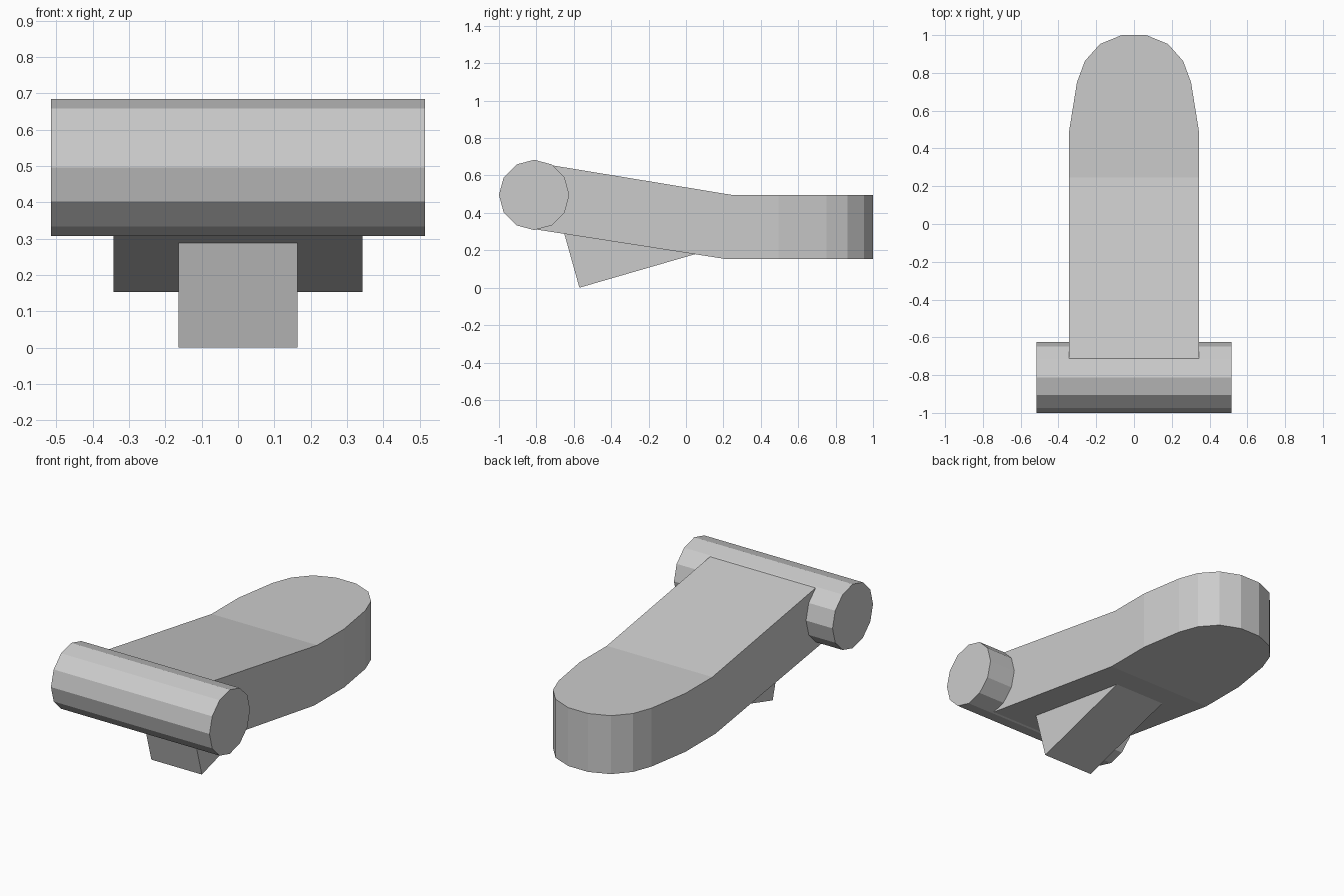
import bpy, bmesh
from math import pi
from mathutils import Matrix

if "Cube" in bpy.data.objects:
    bpy.data.objects.remove(bpy.data.objects["Cube"])


def make_object(name, bm):
    bmesh.ops.recalc_face_normals(bm, faces=bm.faces[:])
    mesh = bpy.data.meshes.new(name)
    bm.to_mesh(mesh)
    bm.free()
    obj = bpy.data.objects.new(name, mesh)
    bpy.context.collection.objects.link(obj)
    return obj


def loft(name, sections):
    """Closed solid bridging matching loops of points."""
    bm = bmesh.new()
    loops = [[bm.verts.new(p) for p in s] for s in sections]
    n = len(loops[0])
    for a, b in zip(loops, loops[1:]):
        for i in range(n):
            j = (i + 1) % n
            bm.faces.new((a[i], a[j], b[j], b[i]))
    bm.faces.new(loops[0][::-1])
    bm.faces.new(loops[-1])
    return make_object(name, bm)


# Twelve-sided cross bar along x
bm = bmesh.new()
bmesh.ops.create_cone(bm, cap_ends=True, segments=12, radius1=0.188, radius2=0.188,
                      depth=1.03, matrix=Matrix.Translation((0, -0.812, 0.496)) @ Matrix.Rotation(pi / 2, 4, 'Y'))
make_object("cross_bar", bm)

# Sloping neck and flat rounded pad: (half width, y bottom, y top, z bottom, z top)
stations = [(0.343, -0.80, -0.80, 0.311, 0.668),
            (0.343, 0.215, 0.245, 0.153, 0.496)]
stations += [(w, y, y, 0.153, 0.496) for w, y in
             ((0.343, 0.495), (0.302, 0.75), (0.26, 0.863), (0.18, 0.953), (0.065, 1.0))]
loft("body", [[(-w, yb, zb), (w, yb, zb), (w, yt, zt), (-w, yt, zt)]
              for w, yb, yt, zb, zt in stations])

# Tilted block under the neck, its top buried in the body
wedge = [(-0.57, 0.0), (0.10, 0.194), (-0.658, 0.315)]
loft("under_block", [[(x, y, z) for y, z in wedge] for x in (-0.164, 0.164)])
